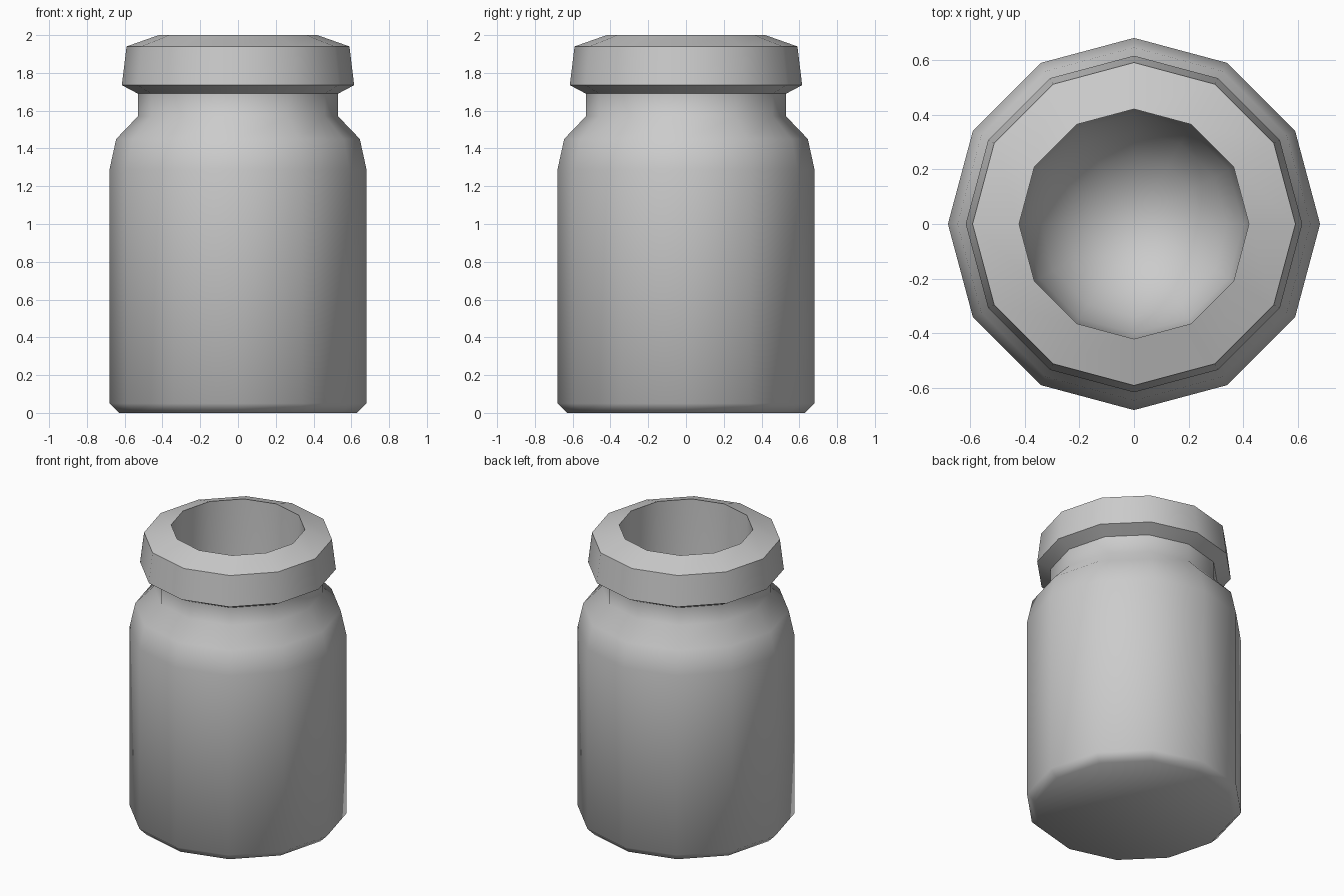
import bpy
import bmesh
import math

if "Cube" in bpy.data.objects:
    bpy.data.objects.remove(bpy.data.objects["Cube"])

SIDES = 12

# Outer profile (radius, height), from base to mouth
profile = [(0.63, 0.0), (0.68, 0.05), (0.68, 1.29), (0.645, 1.45),
           (0.53, 1.57), (0.53, 1.69), (0.615, 1.735), (0.59, 1.94),
           (0.42, 2.0)]

# Inner cavity: straight bore ending in a rounded bowl
BORE, BOWL_TOP, BOWL_DEPTH = 0.42, 0.6, 0.5
for i in range(5):
    a = math.radians(i * 18)
    profile.append((BORE * math.cos(a), BOWL_TOP - BOWL_DEPTH * math.sin(a)))

bm = bmesh.new()
rings = []
for r, z in profile:
    rings.append([bm.verts.new((r * math.cos(2 * math.pi * k / SIDES),
                                r * math.sin(2 * math.pi * k / SIDES), z))
                  for k in range(SIDES)])

# Walls between successive rings
for low, high in zip(rings, rings[1:]):
    for k in range(SIDES):
        n = (k + 1) % SIDES
        bm.faces.new((low[k], low[n], high[n], high[k]))

# Flat base and bowl tip
bm.faces.new(list(reversed(rings[0])))
tip = bm.verts.new((0, 0, BOWL_TOP - BOWL_DEPTH))
for k in range(SIDES):
    bm.faces.new((rings[-1][k], rings[-1][(k + 1) % SIDES], tip))

bmesh.ops.recalc_face_normals(bm, faces=bm.faces)
mesh = bpy.data.meshes.new("jar")
bm.to_mesh(mesh)
bm.free()

jar = bpy.data.objects.new("jar", mesh)
bpy.context.collection.objects.link(jar)
bpy.context.view_layer.objects.active = jar
jar.select_set(True)
bpy.ops.object.shade_smooth_by_angle(angle=math.radians(60))
